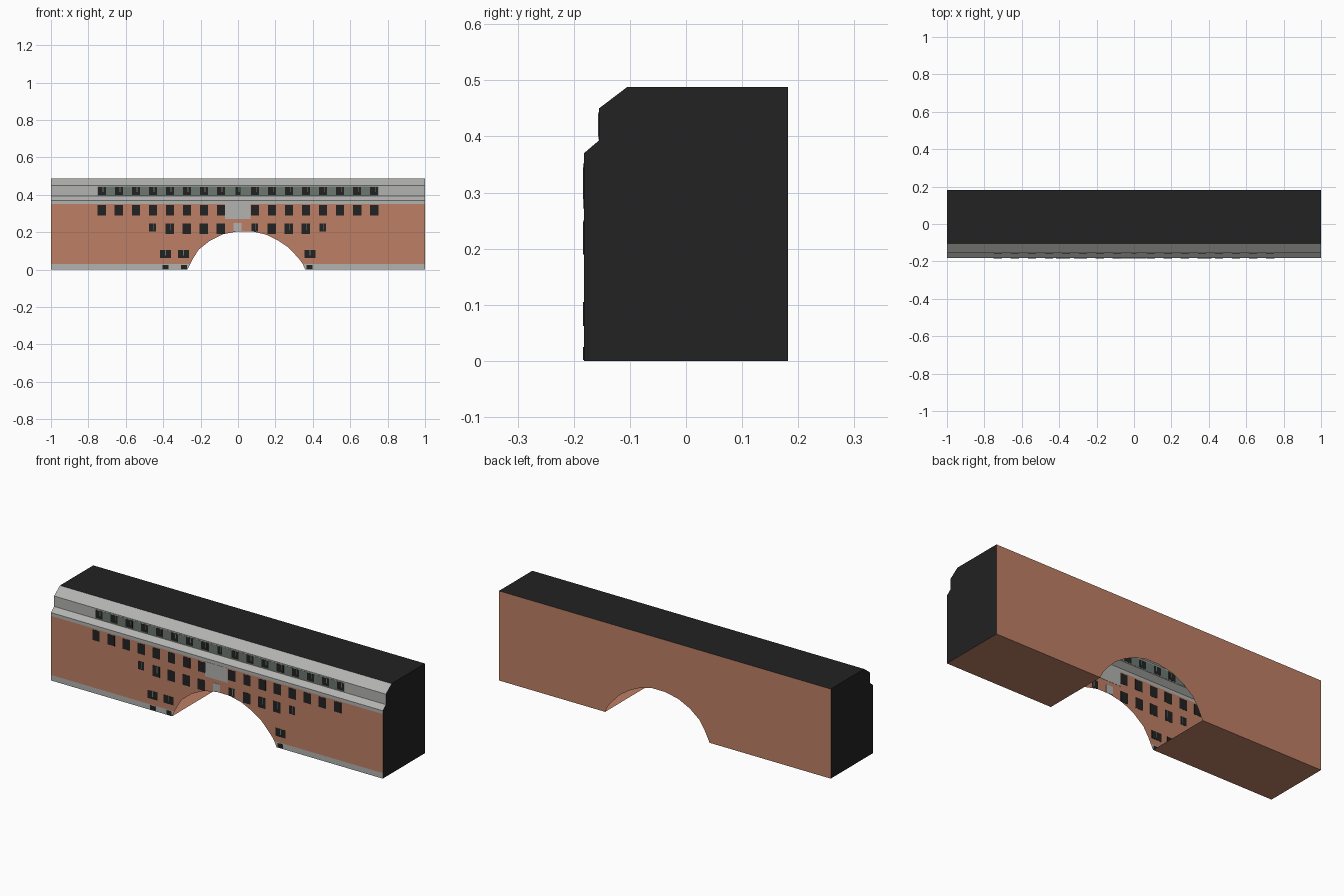
import bpy, bmesh
from mathutils import Vector

if "Cube" in bpy.data.objects:
    bpy.data.objects.remove(bpy.data.objects["Cube"])


def mat(name, rgb):
    m = bpy.data.materials.new(name)
    lin = [((c / 255 + 0.055) / 1.055) ** 2.4 for c in rgb]
    m.diffuse_color = (*lin, 1)
    m.use_nodes = True
    m.node_tree.nodes["Principled BSDF"].inputs["Base Color"].default_value = m.diffuse_color
    return m


BRICK = mat("brick", (190, 127, 102))
STONE = mat("grey_stone", (178, 178, 176))
GREEN = mat("grey_green_panel", (108, 120, 111))
BLACK = mat("black", (34, 34, 34))

YF, YB, TOP = -0.182, 0.182, 0.488
UPPER_Y = -0.155
# section of the front from eaves to roof ridge (y, z)
SECTION = [(YF, 0.37), (UPPER_Y, 0.393), (UPPER_Y, 0.45), (-0.105, TOP), (YB, TOP)]
# opening through the lower walls (x, z)
ARCH = [(-0.27, 0), (-0.24, 0.06), (-0.21, 0.107), (-0.15, 0.155), (-0.08, 0.189),
        (0.0, 0.205), (0.075, 0.205), (0.15, 0.187), (0.21, 0.158), (0.27, 0.118),
        (0.32, 0.065), (0.343, 0.036), (0.36, 0)]


def finish(bm, name, mats):
    me = bpy.data.meshes.new(name)
    bm.to_mesh(me)
    bm.free()
    for m in mats:
        me.materials.append(m)
    ob = bpy.data.objects.new(name, me)
    bpy.context.collection.objects.link(ob)
    return ob


def add_face(bm, pts, normal):
    """Add a polygon and turn it to face the given way."""
    f = bm.faces.new([bm.verts.new(p) for p in pts])
    f.normal_update()
    if f.normal.dot(Vector(normal)) < 0:
        f.normal_flip()
    return f


def arched_wall(name, y, top, normal, mats, cuts=()):
    bm = bmesh.new()
    outline = [(-1, 0)] + ARCH + [(1, 0), (1, top), (-1, top)]
    add_face(bm, [(x, y, z) for x, z in outline], normal)
    for z in cuts:
        bmesh.ops.bisect_plane(bm, geom=bm.verts[:] + bm.edges[:] + bm.faces[:],
                               plane_co=(0, 0, z), plane_no=(0, 0, 1))
    # stone plinth and cornice outside the cuts, brick between
    for f in bm.faces:
        z = f.calc_center_bounds().z
        if cuts and not cuts[0] < z < cuts[1]:
            f.material_index = 1
    return finish(bm, name, mats)


def plates(name, rects, y, m, t=0.0012):
    """Thin upright plates through the wall, each (x centre, width, z low, z high)."""
    bm = bmesh.new()
    for x, w, z0, z1 in rects:
        r = bmesh.ops.create_cube(bm, size=1)
        bmesh.ops.scale(bm, vec=(w, 2 * t, z1 - z0), verts=r["verts"])
        bmesh.ops.translate(bm, vec=(x, y, (z0 + z1) / 2), verts=r["verts"])
    return finish(bm, name, [m])


# front and back walls of the hollow shell
arched_wall("front_wall", YF, 0.37, (0, -1, 0), [BRICK, STONE], (0.03, 0.352))
arched_wall("back_wall", YB, TOP, (0, 1, 0), [BRICK])

# floors either side of the opening
bm = bmesh.new()
for a, b in ((-1, ARCH[0][0]), (ARCH[-1][0], 1)):
    add_face(bm, [(a, YF, 0), (b, YF, 0), (b, YB, 0), (a, YB, 0)], (0, 0, -1))
finish(bm, "floor", [BRICK])

# stone eaves, attic wall and slope, then the flat black roof
bm = bmesh.new()
for i, ((y0, z0), (y1, z1)) in enumerate(zip(SECTION, SECTION[1:])):
    f = add_face(bm, [(-1, y0, z0), (1, y0, z0), (1, y1, z1), (-1, y1, z1)], (0, -1, 1))
    f.material_index = int(i == 3)
finish(bm, "attic_and_roof", [STONE, BLACK])

# end walls
bm = bmesh.new()
for s in (-1, 1):
    add_face(bm, [(s, YF, 0)] + [(s, y, z) for y, z in SECTION] + [(s, YB, 0)], (s, 0, 0))
finish(bm, "end_walls", [BLACK])

# attic panel and its row of windows
STEP = 0.091
cols = range(-8, 9)
plates("attic_panel", [(0, 1.5, 0.395, 0.444)], UPPER_Y, GREEN, 0.0008)
plates("attic_windows", [(i * STEP, 0.042 if i else 0.028, 0.4, 0.441) for i in cols],
       UPPER_Y, BLACK, 0.0016)
plates("attic_glazing_bars", [(i * STEP + 0.006, 0.004, 0.415, 0.441) for i in cols],
       UPPER_Y, GREEN, 0.002)

# main row, middle row, then the two low rows beside the opening
rects = [(i * STEP, 0.044, 0.289, 0.345) for i in cols if i]
for i in range(-5, 6):
    if i:
        small = i in (-5, 1, 5)
        rects.append((i * STEP - 0.002, 0.036 if small else 0.045,
                      0.204 if small else 0.19, 0.248))
rects += [(x, 0.06, 0.062, 0.105) for x in (-0.387, -0.292, 0.385)]
rects += [(x, 0.032, 0.002, 0.025) for x in (-0.387, -0.288, 0.383)]
plates("wall_windows", rects, YF, BLACK)
bars = [(i * STEP + 0.004, 0.004, 0.21, 0.248) for i in (-5, -4, 1, 3, 4, 5)]
bars += [(x, 0.004, 0.075, 0.105) for x in (-0.387, -0.292, 0.385)]
plates("wall_glazing_bars", bars, YF, GREEN, 0.0016)

# stone sign panel and small keystone panel over the opening
plates("centre_panels", [(-0.002, 0.135, 0.272, 0.352), (-0.002, 0.042, 0.207, 0.25)],
       YF, STONE)
